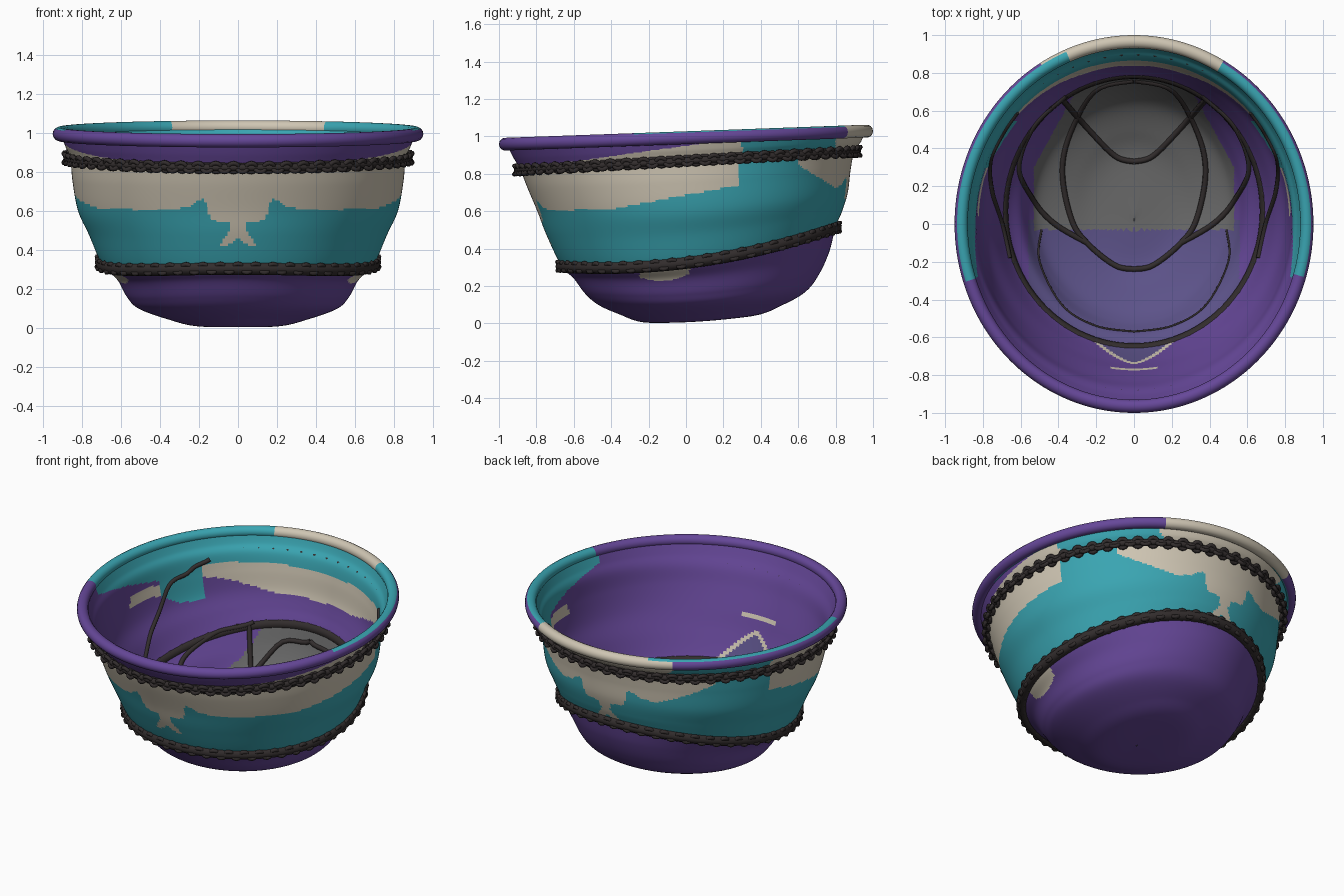
import bpy, math
from mathutils import Vector
from mathutils.bvhtree import BVHTree

if "Cube" in bpy.data.objects:
    bpy.data.objects.remove(bpy.data.objects["Cube"])


def material(name, r, g, b):
    m = bpy.data.materials.new(name)
    m.diffuse_color = (r, g, b, 1)
    m.use_nodes = True
    m.node_tree.nodes["Principled BSDF"].inputs["Base Color"].default_value = m.diffuse_color
    return m


PURPLE, TEAL, BONE, DARK, GREY, LAVENDER = range(6)
MATS = [material("purple", .133, .064, .319), material("teal", .042, .376, .445),
        material("bone", .62, .56, .45), material("dark_brown", .032, .026, .026),
        material("grey", .15, .15, .15), material("dusty_lavender", .107, .085, .25)]

# Tilted bowl rings: front y, front z, half width, side z, back y, back z
RINGS = [(-.955, .95, .905, .985, .955, 1.02), (-.925, .89, .885, .93, .935, .97),
         (-.885, .82, .86, .87, .90, .92), (-.85, .73, .848, .75, .88, .82),
         (-.795, .60, .82, .60, .865, .70), (-.745, .47, .765, .48, .835, .60),
         (-.665, .305, .70, .335, .80, .515), (-.60, .24, .62, .25, .765, .38),
         (-.54, .16, .57, .16, .71, .26), (-.47, .10, .51, .10, .64, .17),
         (-.36, .05, .36, .045, .52, .10), (-.22, .005, .22, .012, .36, .04),
         (.02, .010, .002, .011, .03, .011)]
LOWER, UPPER = 6, 2     # rings that carry the chains


def catmull(pts, t):
    i = min(int(t), len(pts) - 2)
    f = t - i
    p = [pts[max(0, min(len(pts) - 1, i + k))] for k in (-1, 0, 1, 2)]
    return [.5 * (2 * b + (c - a) * f + (2 * a - 5 * b + 4 * c - d) * f * f
                  + (3 * b - a - 3 * c + d) * f ** 3) for a, b, c, d in zip(*p)]


def ring_point(t, a, off=0.0):
    yf, zf, rx, zm, yb, zb = catmull(RINGS, t)
    s = math.sin(a)
    x = max(rx + off, .001) * math.cos(a)
    y = (yf + yb) / 2 + max((yb - yf) / 2 + off, .001) * s
    z = zm + (zb - zf) / 2 * s + ((zf + zb) / 2 - zm) * s * s
    return Vector((x, y, max(z, 0)))


def mesh_object(name, verts, faces, slots, mats=MATS):
    me = bpy.data.meshes.new(name)
    me.from_pydata(verts, [], faces)
    for m in mats:
        me.materials.append(m)
    for p, s in zip(me.polygons, slots):
        p.material_index = s
        p.use_smooth = True
    ob = bpy.data.objects.new(name, me)
    bpy.context.collection.objects.link(ob)
    return ob


TOP = len(RINGS) - 1


def shell(name, off, lift, colour, flip, rows, cols):
    verts, faces, slots = [], [], []
    for i in range(rows + 1):
        t = TOP * i / rows
        for j in range(cols):
            v = ring_point(t, math.tau * j / cols, off)
            v.z += lift * t / TOP
            verts.append(v)
    for i in range(rows):
        for j in range(cols):
            k = (j + 1) % cols
            f = [i * cols + j, (i + 1) * cols + j, (i + 1) * cols + k, i * cols + k]
            c = sum((verts[q] for q in f), Vector()) / 4
            faces.append(f[::-1] if flip else f)
            slots.append(colour(TOP * (i + .5) / rows, c.x, c.y, c.z))
    mesh_object(name, verts, faces, slots)
    return verts, faces


# Lower edge of the bone panel around the nose: |x|, z
EDGE = [(0, .47), (.03, .49), (.045, .54), (.14, .55), (.17, .66), (.2, .655),
        (.25, .62), (.35, .605), (1, .61)]


def face_edge(x):
    x = abs(x)
    for (x0, z0), (x1, z1) in zip(EDGE, EDGE[1:]):
        if x <= x1:
            return z0 + (z1 - z0) * (x - x0) / (x1 - x0)
    return .61


def nose_foot(x, z):    # forked foot under the nose
    x = abs(x)
    return .42 < z < .52 and (.465 - z) * 1.2 < x < .022 + (.52 - z) * .75


def outer_colour(t, x, y, z):
    if t > LOWER:
        return BONE if t < 7.1 - 20 * (y + .12) ** 2 and -.25 < y < .02 else PURPLE
    if t < UPPER:
        if y > .8:
            return BONE
        if y > .3:
            return TEAL
        return PURPLE if z > .88 + .14 * (y + .5) else BONE
    if y < -.4:
        return BONE if z > face_edge(x) or nose_foot(x, z) else TEAL
    if y < .28:
        return BONE if z > .61 + .19 * (y + .4) else TEAL
    if y > .6:
        z -= .12
        return BONE if z > face_edge(x) + .6 * max(0, .8 - y) or nose_foot(x, z + .02) else TEAL
    return TEAL


def inner_colour(t, x, y, z):
    if y > -.03 and t > LOWER + .2 and abs(x) < .53 - .55 * max(0, y - .3):
        return GREY
    if y <= .02 and t > LOWER and abs(x) < .56:
        return LAVENDER
    if y < -.5:         # ghost of the nose on the front wall
        if .31 < z < .52 and abs(abs(x) - (.52 - z) * 1.05) < .018:
            return BONE
        if abs(x) < .13 and .585 < z < .61:
            return BONE
        return LAVENDER if z < .52 and abs(x) < (.52 - z) * 1.05 else PURPLE
    if y > .55:         # back wall: teal over a bone strip
        low = .68 + .3 * max(0, abs(x) - .3)
        return TEAL if z > .86 else BONE if z > low else PURPLE
    if y > .3:
        return TEAL if z > .64 + .5 * max(0, .42 - y) else PURPLE
    if .05 < y and .72 < z < .79:
        return BONE
    return TEAL if y > -.28 and z > .87 - .2 * y else PURPLE


# Bowl: outside and inside skins
shell("bowl_outside", 0, 0, outer_colour, False, 156, 360)
tree = BVHTree.FromPolygons(*shell("bowl_inside", -.02, .02, inner_colour, True, 120, 240))

# Rolled rim, coloured by direction around the roll
verts, faces, slots = [], [], []
COLS, SEG = 240, 14
for j in range(COLS):
    a = math.tau * j / COLS
    p = ring_point(0, a, .01) + Vector((0, 0, .008))
    for k in range(SEG):
        b = math.tau * k / SEG
        r = .035 * math.cos(b)
        verts.append(p + Vector((r * math.cos(a), r * math.sin(a), .035 * math.sin(b))))
for j in range(COLS):
    n = (j + 1) % COLS
    for k in range(SEG):
        m = (k + 1) % SEG
        faces.append((j * SEG + k, n * SEG + k, n * SEG + m, j * SEG + m))
        x, y = verts[j * SEG].xy
        up = 1 < math.tau * (k + .5) / SEG < 4.5
        bone = y > .86 and (x > -.35 or not up)
        slots.append(BONE if bone else TEAL if up and y > -.3 else PURPLE)
mesh_object("rolled_rim", verts, faces, slots)


def tube(name, pts, radius, cyclic=False):
    cu = bpy.data.curves.new(name, 'CURVE')
    cu.dimensions = '3D'
    cu.bevel_depth, cu.bevel_resolution = radius, 2
    cu.use_fill_caps = True
    sp = cu.splines.new('POLY')
    sp.points.add(len(pts) - 1)
    for q, p in zip(sp.points, pts):
        q.co = (*p, 1)
    sp.use_cyclic_u = cyclic
    cu.materials.append(MATS[DARK])
    bpy.context.collection.objects.link(bpy.data.objects.new(name, cu))


# Chains: a core cord with alternately tilted round links
def chain(name, t, off, links, core):
    verts, faces = [], []
    U, V = 12, 6
    tube(name + "_cord", [ring_point(t, math.tau * j / 160, off if t == UPPER else 0)
                          for j in range(160)], core, True)
    for n in range(links):
        a = math.tau * n / links
        p = ring_point(t, a, off)
        tan = (ring_point(t, a + .01, off) - p).normalized()
        out = tan.cross(Vector((0, 0, 1))).normalized()
        up = out.cross(tan)
        c, s = math.cos(.6), math.sin(.6) * (1 if n % 2 else -1)
        side, nor = up * c + out * s, out * c - up * s
        base = len(verts)
        for u in range(U):
            cu, su = math.cos(math.tau * u / U), math.sin(math.tau * u / U)
            for v in range(V):
                w = math.tau * v / V
                r = .028 + .012 * math.cos(w)
                verts.append(p + tan * (r * cu) + side * (r * su) + nor * (.012 * math.sin(w)))
        for u in range(U):
            for v in range(V):
                u2, v2 = (u + 1) % U, (v + 1) % V
                faces.append([base + q for q in (u * V + v, u2 * V + v, u2 * V + v2, u * V + v2)])
    mesh_object(name, verts, faces, [0] * len(faces), [MATS[DARK]])


chain("upper_chain", UPPER, .018, 122, .018)
chain("lower_chain", LOWER, .008, 100, .034)

# Dark cords lying on the inside skin, mirrored left and right
CORDS = {
    "inner_oval_cord": (.015, [(0, .76), (.2, .71), (.33, .5), (.38, .28), (.33, .02),
                               (.24, -.11), (.1, -.22), (0, -.24)]),
    "inner_v_cord": (.015, [(.38, .66), (.24, .5), (.1, .36), (0, .33)]),
    "inner_wing_cord": (.015, [(.36, .68), (.53, .52), (.61, .3), (.53, .12), (.42, .0), (.25, -.1)]),
    "inner_seam_cord": (.006, [(.49, -.03), (.5, -.2), (.38, -.43), (.2, -.54), (0, -.57)]),
    "inner_side_cord": (.014, [(.66, -.18), (.7, .0), (.755, .18), (.76, .34), (.69, .49), (.62, .59)]),
}
for name, (radius, pts) in CORDS.items():
    for label, sx in (("right", 1), ("left", -1)):
        path = []
        for i in range(41):
            x, y = catmull(pts, (len(pts) - 1) * i / 40)
            hit = tree.ray_cast(Vector((sx * x, y, 1.5)), Vector((0, 0, -1)))[0]
            if hit:
                path.append(hit)
        tube(f"{name}_{label}", path, radius)
